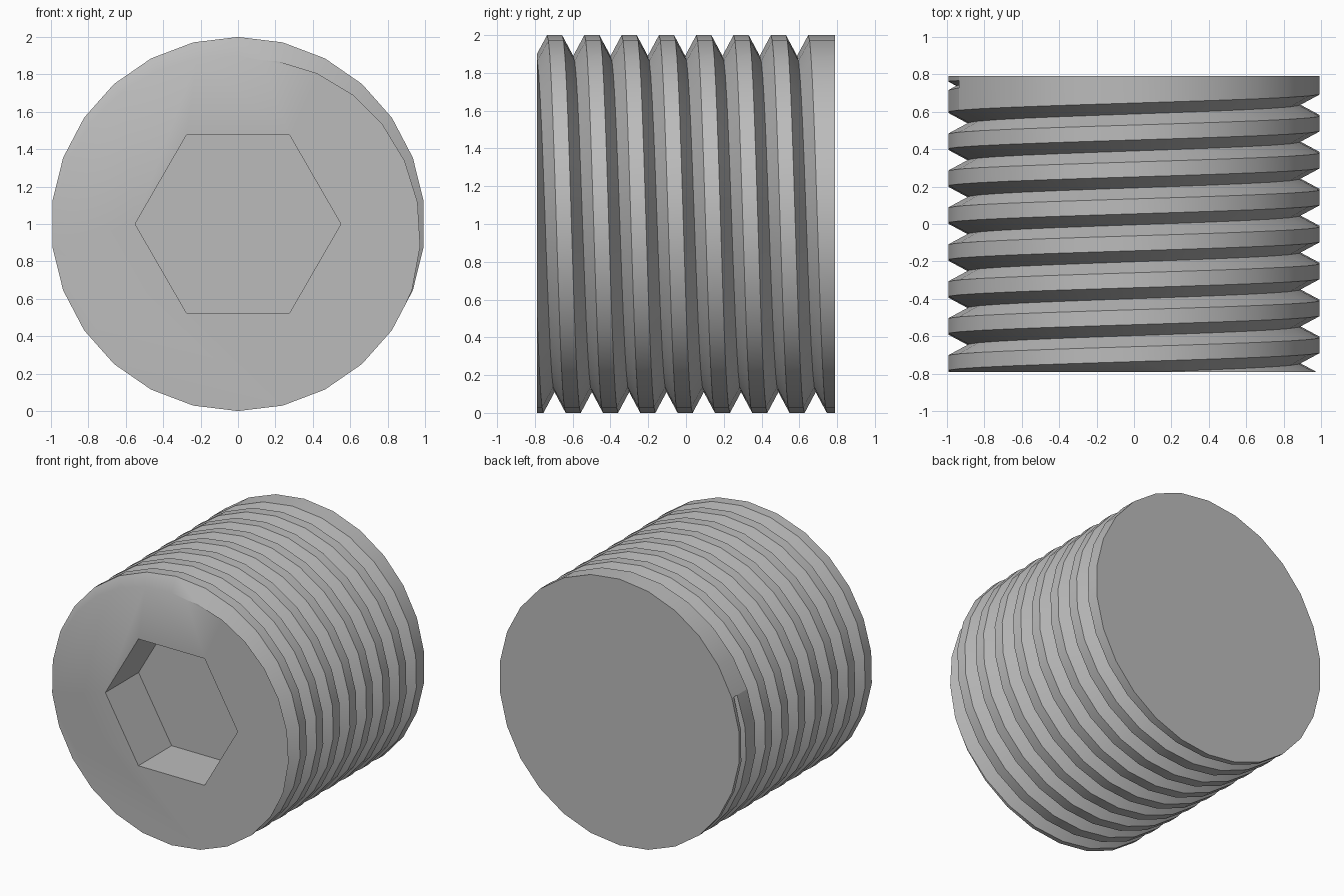
import bpy, bmesh
from math import sin, cos, tau, pi, radians

cube = bpy.data.objects.get("Cube")
if cube:
    bpy.data.objects.remove(cube)

HALF = 0.79          # half length of the screw
PITCH = 0.1975
FLANK = 0.0588       # axial width of one thread flank
DEPTH = 0.11
ROOT_Y = 0.588       # thread root at the top of the turn numbered zero
SIDES = 26
STOP = 21            # side at which the groove ends near the back

# One turn of columns; the stop column is doubled to give the groove an end wall
turn_columns = sorted(list(range(SIDES)) + [STOP])
COLS = len(turn_columns)
columns = []
for turn in range(-9, 4):
    for i, side in enumerate(turn_columns):
        t = turn + side / SIDES
        past = turn > 0 or (turn == 0 and i > STOP)
        fade = 0 if past else 1 - max(0, t - 0.5) * 2.2
        columns.append((t, fade))

# Helical thread surface: root, crest start and crest end in every column
bm = bmesh.new()


def ring_vert(t, y, r):
    return bm.verts.new((r * sin(t * tau), y, 1 + r * cos(t * tau)))


rows = []
for (t, fade), (_, next_fade) in zip(columns, columns[COLS:]):
    y = ROOT_Y + PITCH * t
    rows.append((ring_vert(t, y, 1 - DEPTH * fade),
                 ring_vert(t, y + FLANK * fade, 1),
                 ring_vert(t, y + PITCH - FLANK * next_fade, 1)))
for i in range(len(rows) - COLS - 1):
    a = rows[i] + (rows[i + COLS][0],)
    b = rows[i + 1] + (rows[i + 1 + COLS][0],)
    for k in range(3):
        bm.faces.new((a[k], a[k + 1], b[k + 1], b[k]))
bmesh.ops.remove_doubles(bm, verts=bm.verts[:], dist=0.00005)

# Trim both ends flat and cap them
for end in (-1, 1):
    cut = bmesh.ops.bisect_plane(
        bm, geom=bm.verts[:] + bm.edges[:] + bm.faces[:], dist=0.00001,
        plane_co=(0, end * HALF, 0), plane_no=(0, end, 0), clear_outer=True)
    rim = [e for e in cut["geom_cut"]
           if isinstance(e, bmesh.types.BMEdge) and e.is_boundary]
    bmesh.ops.contextual_create(bm, geom=rim)
bmesh.ops.recalc_face_normals(bm, faces=bm.faces[:])

mesh = bpy.data.meshes.new("threaded_screw")
bm.to_mesh(mesh)
bm.free()
screw = bpy.data.objects.new("threaded_screw", mesh)
bpy.context.collection.objects.link(screw)

# Steel colour
steel = bpy.data.materials.new("grey_steel")
steel.use_nodes = True
grey = (0.5, 0.5, 0.5, 1)
steel.diffuse_color = grey
steel.node_tree.nodes["Principled BSDF"].inputs["Base Color"].default_value = grey
mesh.materials.append(steel)

# Hexagonal socket in the front end
bpy.ops.mesh.primitive_cylinder_add(
    vertices=6, radius=0.55, depth=0.79, location=(0, -HALF, 1),
    rotation=(pi / 2, radians(30), 0))
cutter = bpy.context.object
cutter.name = "socket_cutter"
cutter.hide_render = True
cutter.data.materials.append(steel)
socket = screw.modifiers.new("hex_socket", 'BOOLEAN')
socket.operation = 'DIFFERENCE'
socket.solver = 'EXACT'
socket.object = cutter

bpy.ops.object.select_all(action='DESELECT')
screw.select_set(True)
bpy.context.view_layer.objects.active = screw
bpy.ops.object.modifier_apply(modifier=socket.name)
bpy.data.objects.remove(cutter)
bpy.ops.object.shade_smooth_by_angle(angle=radians(30))
